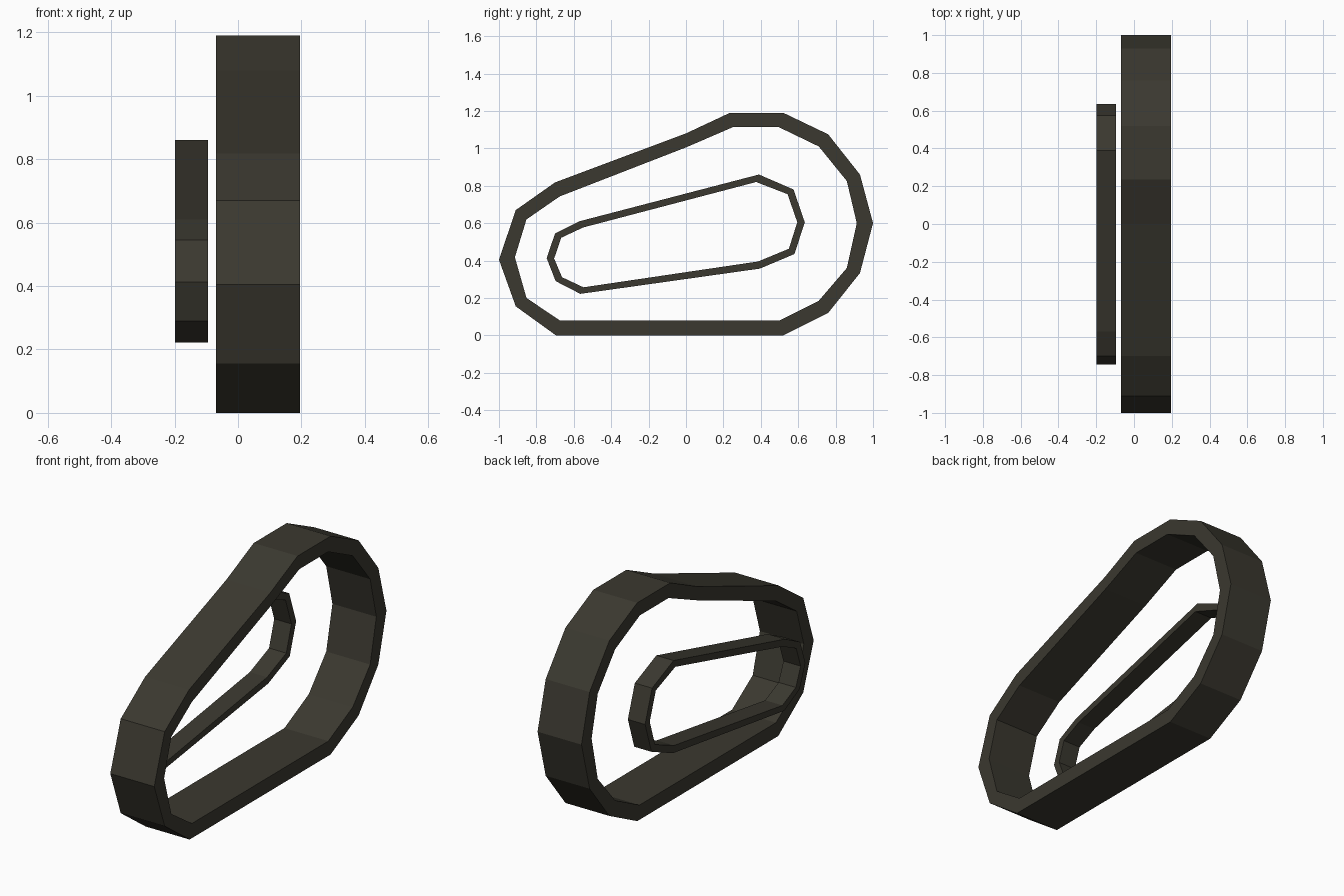
import bpy, bmesh

if "Cube" in bpy.data.objects:
    bpy.data.objects.remove(bpy.data.objects["Cube"])

rubber = bpy.data.materials.new("dark_rubber")
rubber.diffuse_color = (0.043, 0.040, 0.029, 1)
rubber.use_nodes = True
rubber.node_tree.nodes["Principled BSDF"].inputs["Base Color"].default_value = rubber.diffuse_color


def band(name, outer, inner, x0, x1):
    """Closed flat-faced belt between two matching (y, z) outlines."""
    bm = bmesh.new()
    rings = [[bm.verts.new((x, y, z)) for y, z in loop]
             for x, loop in ((x0, outer), (x1, outer), (x1, inner), (x0, inner))]
    n = len(outer)
    for k in range(4):
        a, b = rings[k], rings[(k + 1) % 4]
        for i in range(n):
            j = (i + 1) % n
            bm.faces.new((a[i], a[j], b[j], b[i]))
    bmesh.ops.recalc_face_normals(bm, faces=bm.faces)
    mesh = bpy.data.meshes.new(name)
    bm.to_mesh(mesh)
    bm.free()
    mesh.materials.append(rubber)
    obj = bpy.data.objects.new(name, mesh)
    bpy.context.collection.objects.link(obj)
    return obj


# Wide outer track belt
band("track_belt",
     [(-.695, 0), (.52, 0), (.76, .12), (.93, .333), (1, .6), (.93, .86), (.76, 1.075),
      (.52, 1.19), (.235, 1.19), (0, 1.08), (-.7, .818), (-.91, .67), (-1, .405), (-.91, .155)],
     [(-.675, .08), (.5, .08), (.71, .185), (.86, .36), (.913, .6), (.86, .825), (.71, 1.01),
      (.497, 1.113), (.25, 1.113), (.005, 1.007), (-.675, .743), (-.853, .62), (-.915, .417), (-.853, .2)],
     -.07, .195)

# Narrow side rim
band("side_rim",
     [(-.565, .222), (.395, .357), (.58, .435), (.635, .605), (.575, .78),
      (.39, .86), (-.57, .61), (-.7, .545), (-.745, .413), (-.697, .29)],
     [(-.548, .257), (.385, .395), (.55, .463), (.595, .605), (.543, .755),
      (.375, .82), (-.55, .577), (-.667, .522), (-.705, .411), (-.663, .311)],
     -.198, -.094)
